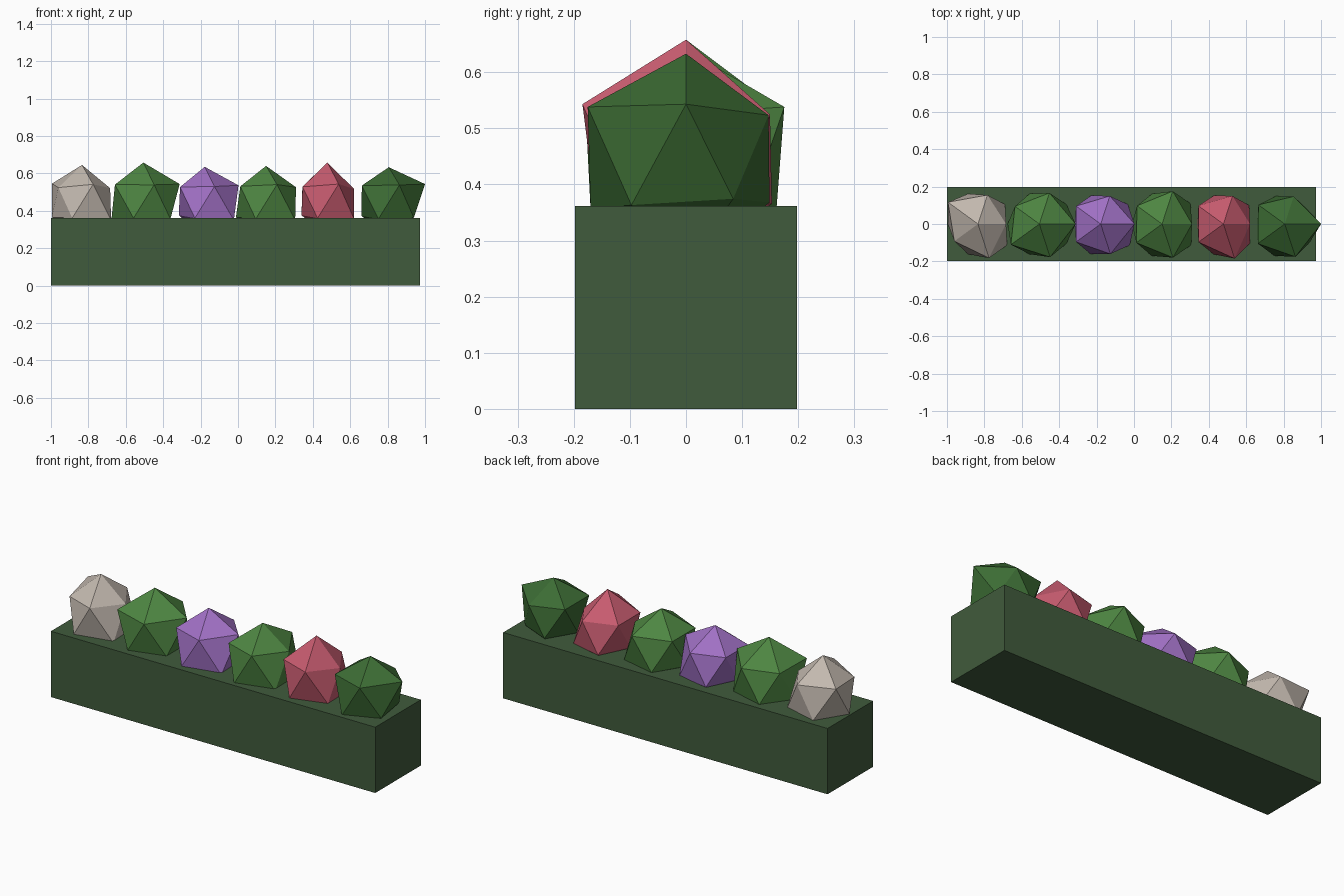
import bpy
import bmesh
from mathutils import Vector

if "Cube" in bpy.data.objects:
    bpy.data.objects.remove(bpy.data.objects["Cube"])


def material(name, rgb):
    # sRGB 0-255 to linear
    lin = [((c / 255 + 0.055) / 1.055) ** 2.4 for c in rgb]
    m = bpy.data.materials.new(name)
    m.diffuse_color = (*lin, 1)
    m.use_nodes = True
    m.node_tree.nodes["Principled BSDF"].inputs["Base Color"].default_value = m.diffuse_color
    return m


def finish(bm, name, mat, location):
    me = bpy.data.meshes.new(name)
    bm.to_mesh(me)
    bm.free()
    me.materials.append(mat)
    ob = bpy.data.objects.new(name, me)
    ob.location = location
    bpy.context.collection.objects.link(ob)
    return ob


# Long rectangular base
bm = bmesh.new()
bmesh.ops.create_cube(bm, size=1)
for v in bm.verts:
    v.co *= 1
    v.co = Vector((v.co.x * 1.974, v.co.y * 0.396, v.co.z * 0.362))
finish(bm, "hedge_base", material("hedge_green", (64, 91, 60)), (-0.013, 0, 0.181))

green = material("leaf_green", (78, 134, 66))
dark = material("dark_leaf_green", (60, 108, 52))
grey = material("pale_blossom", (196, 186, 176))
purple = material("purple_blossom", (160, 112, 196))
pink = material("pink_blossom", (200, 92, 112))

# Lumpy bushes: top radius, upper ring radii, lower ring radii (counter-clockwise from +x)
bushes = [
    ("pale_bush", grey, .199, (.168, .182, .222, .175, .214), (.20, .19, .180, .19, .215)),
    ("green_bush_left", green, .212, (.217, .195, .180, .210, .208), (.20, .19, .190, .19, .20)),
    ("purple_bush", purple, .189, (.202, .176, .182, .182, .188), (.20, .18, .155, .19, .215)),
    ("green_bush_middle", green, .194, (.179, .206, .185, .190, .211), (.21, .19, .180, .20, .215)),
    ("pink_bush", pink, .212, (.159, .176, .185, .184, .217), (.19, .18, .155, .19, .196)),
    ("green_bush_right", dark, .187, (.217, .173, .195, .199, .206), (.16, .175, .163, .20, .185)),
]


def angle(v):
    return Vector((1, 0)).angle_signed(v.co.xy, 0)


for i, (name, mat, top, upper, lower) in enumerate(bushes):
    bm = bmesh.new()
    bmesh.ops.create_icosphere(bm, subdivisions=1, radius=1)
    for v in bm.verts:
        d = v.co.normalized()
        if abs(d.z) > 0.9:
            r = top if d.z > 0 else 0.19
        else:
            # step of 72 degrees; lower ring starts at 36
            a = -angle(v) * 57.29578
            ring, start = (upper, 0) if d.z > 0 else (lower, 36)
            r = ring[round((a - start) / 72) % 5]
        v.co = d * r
    finish(bm, name, mat, (-0.834 + 0.328 * i, 0, 0.446))
